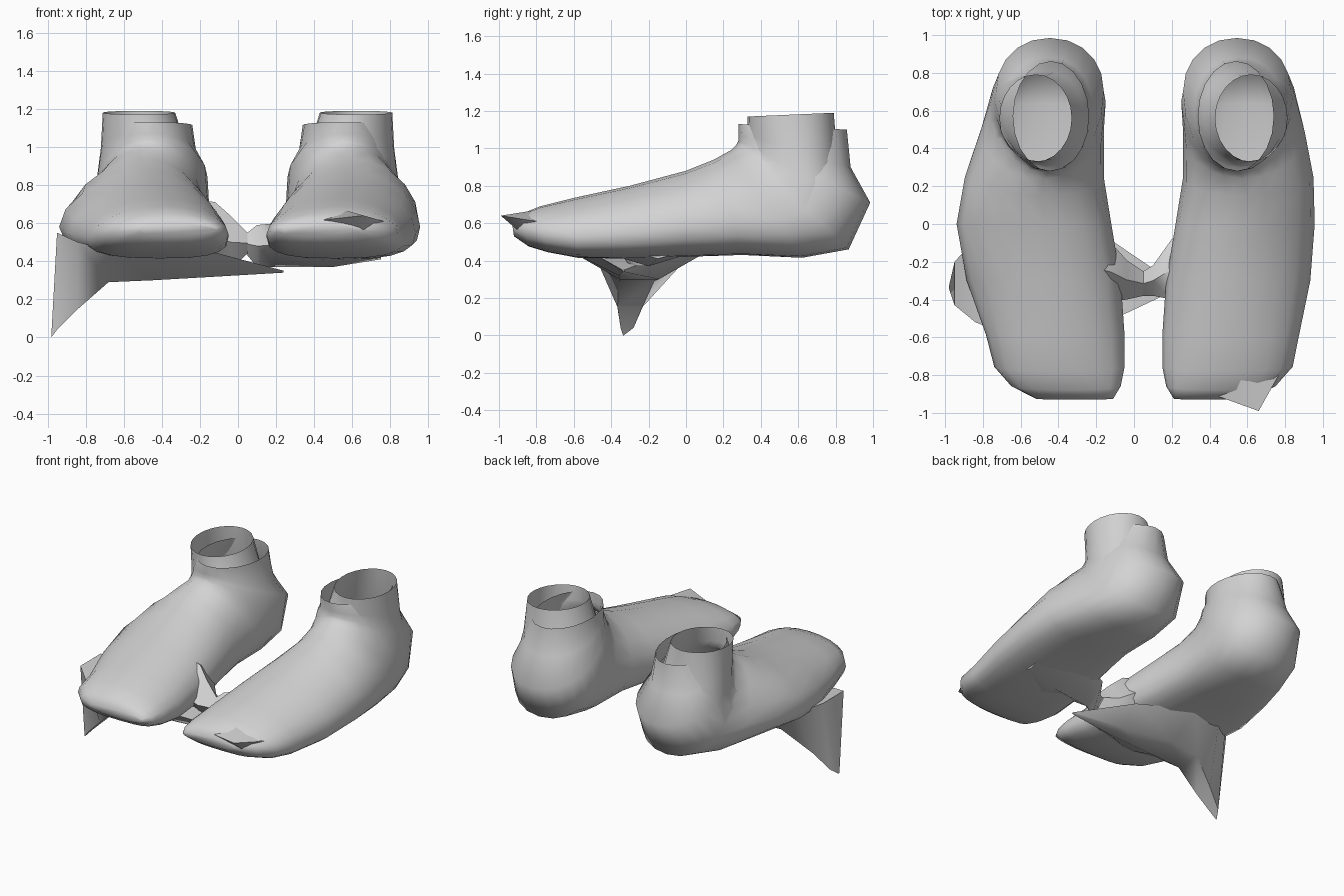
import bpy, bmesh, math
from mathutils import Vector

if "Cube" in bpy.data.objects:
    bpy.data.objects.remove(bpy.data.objects["Cube"])

grey = bpy.data.materials.new("soft grey")
grey.use_nodes = True
colour = (0.65, 0.65, 0.65, 1)
grey.diffuse_color = colour
grey.node_tree.nodes["Principled BSDF"].inputs["Base Color"].default_value = colour


def loft(name, rings, cap_start=False, cap_end=False, angle=75):
    """Skin a list of equal-length rings into one smooth object."""
    bm = bmesh.new()
    loops = [[bm.verts.new(p) for p in ring] for ring in rings]
    n = len(loops[0])
    for a, b in zip(loops, loops[1:]):
        for i in range(n):
            j = (i + 1) % n
            bm.faces.new((a[i], a[j], b[j], b[i]))
    if cap_start:
        bm.faces.new(loops[0])
    if cap_end:
        bm.faces.new(loops[-1])
    bmesh.ops.remove_doubles(bm, verts=bm.verts, dist=0.0005)
    bmesh.ops.recalc_face_normals(bm, faces=bm.faces)
    mesh = bpy.data.meshes.new(name)
    bm.to_mesh(mesh)
    bm.free()
    obj = bpy.data.objects.new(name, mesh)
    bpy.context.collection.objects.link(obj)
    mesh.materials.append(grey)
    bpy.ops.object.select_all(action='DESELECT')
    obj.select_set(True)
    bpy.context.view_layer.objects.active = obj
    bpy.ops.object.shade_smooth_by_angle(angle=math.radians(angle))


def power(v, e):
    return math.copysign(abs(v) ** e, v)


def foot_ring(station, side, shift, flare, sides):
    """Rounded section between an instep point and a sole point."""
    yt, zt, yb, zb, x_in, x_out, widest = station
    top, sole = Vector((0, yt, zt)), Vector((0, yb, zb))
    mid = sole.lerp(top, widest)
    cx, hw = (x_in + x_out) / 2 - shift, (x_out - x_in) / 2
    # The outer side flares around the middle of the foot
    bulge = flare * max(0, 1 - abs(mid.y + .05) / .6)
    lower = min(1, .7 + max(0, mid.y - .2) * .5)
    ring = []
    for i in range(sides):
        t = math.tau * i / sides
        c, s = math.cos(t), math.sin(t)
        boxy = 1 if c > 0 or widest == .5 else lower
        p = mid + ((top - mid) if c > 0 else (mid - sole)) * power(c, boxy)
        p.x = side * (cx + hw * power(s, boxy) + bulge * max(0, s) ** 3)
        ring.append(p)
    return ring


# Sections from toe to collar: instep y z, sole y z, inboard x, outboard x, widest height
shell = [
    (-.93, .6, -.92, .53, .21, .62, .5),
    (-.88, .65, -.84, .475, .17, .75, .45),
    (-.78, .69, -.74, .445, .15, .84, .4),
    (-.6, .735, -.58, .415, .15, .87, .35),
    (-.3, .80, -.3, .41, .17, .91, .35),
    (0, .88, 0, .42, .22, .92, .35),
    (.15, .94, .3, .43, .26, .93, .35),
    (.24, .99, .62, .415, .26, .9, .35),
    (.27, 1.02, .87, .46, .25, .86, .37),
    (.28, 1.04, .985, .71, .26, .83, .4),
    (.28, 1.07, .88, .9, .32, .79, .46),
    (.28, 1.13, .86, 1.1, .34, .74, .5)]
liner = [
    (-.91, .61, -.9, .53, .23, .62, .5),
    (-.8, .68, -.76, .46, .17, .81, .4),
    (-.3, .79, -.3, .42, .18, .9, .35),
    (.1, .9, .2, .435, .26, .91, .35),
    (.26, .97, .64, .425, .28, .89, .35),
    (.3, 1.0, .83, .48, .27, .86, .37),
    (.32, 1.02, .87, .72, .3, .84, .4),
    (.33, 1.07, .81, .93, .37, .82, .46),
    (.33, 1.17, .79, 1.19, .43, .81, .5)]

for word, side, shift, flare in (("left", 1, 0, .04), ("right", -1, .1, .13)):
    for part, stations, sides in (("shell", shell, 20), ("liner", liner, 24)):
        rings = [foot_ring(s, side, shift, flare, sides) for s in stations]
        loft(f"{word}_foot_{part}", rings, cap_start=True)


def sideways_loft(name, sections, section_shape):
    """Skin cross-sections given as x, front y, back y, low z, high z."""
    rings = [[(x, y0 + u * (y1 - y0), z0 + v * (z1 - z0)) for u, v in section_shape]
             for x, y0, y1, z0, z1 in sections]
    loft(name, rings, True, True, 55)


keel = [(0, 1), (.35, 0), (.65, 0), (1, 1)]
diamond = [(0, .5), (.5, 0), (1, .5), (.5, 1)]

# Pointed underside of the right foot, reaching from the outer spike to the inner tip
sideways_loft("right_sole_spike", [
    (-.98, -.34, -.33, 0, .01),
    (-.95, -.43, -.2, .04, .55),
    (-.84, -.52, -.08, .15, .5),
    (-.68, -.58, .05, .29, .46),
    (-.45, -.6, .1, .3, .44),
    (-.1, -.5, -.1, .32, .44),
    (.24, -.34, -.33, .34, .35)], keel)

# Inner webs where the two feet nearly touch
sideways_loft("right_inner_web", [
    (-.25, -.46, .02, .4, .73),
    (-.12, -.41, -.1, .36, .71),
    (-.04, -.4, -.19, .36, .64),
    (.05, -.38, -.25, .44, .55)], diamond)
sideways_loft("left_inner_web", [
    (.05, -.38, -.25, .43, .55),
    (.1, -.38, -.22, .37, .59),
    (.2, -.4, -.08, .37, .6),
    (.5, -.5, .1, .37, .55),
    (.75, -.4, .1, .41, .55)], diamond)

# Creased outer corner of the left toe
corner = [(.3, -.86, .6), (.52, -.74, .68), (.8, -.74, .6), (.66, -.84, .51)]
loft("left_toe_corner", [corner, [(.66, -.99, .64)] * 4], True, False, 60)
